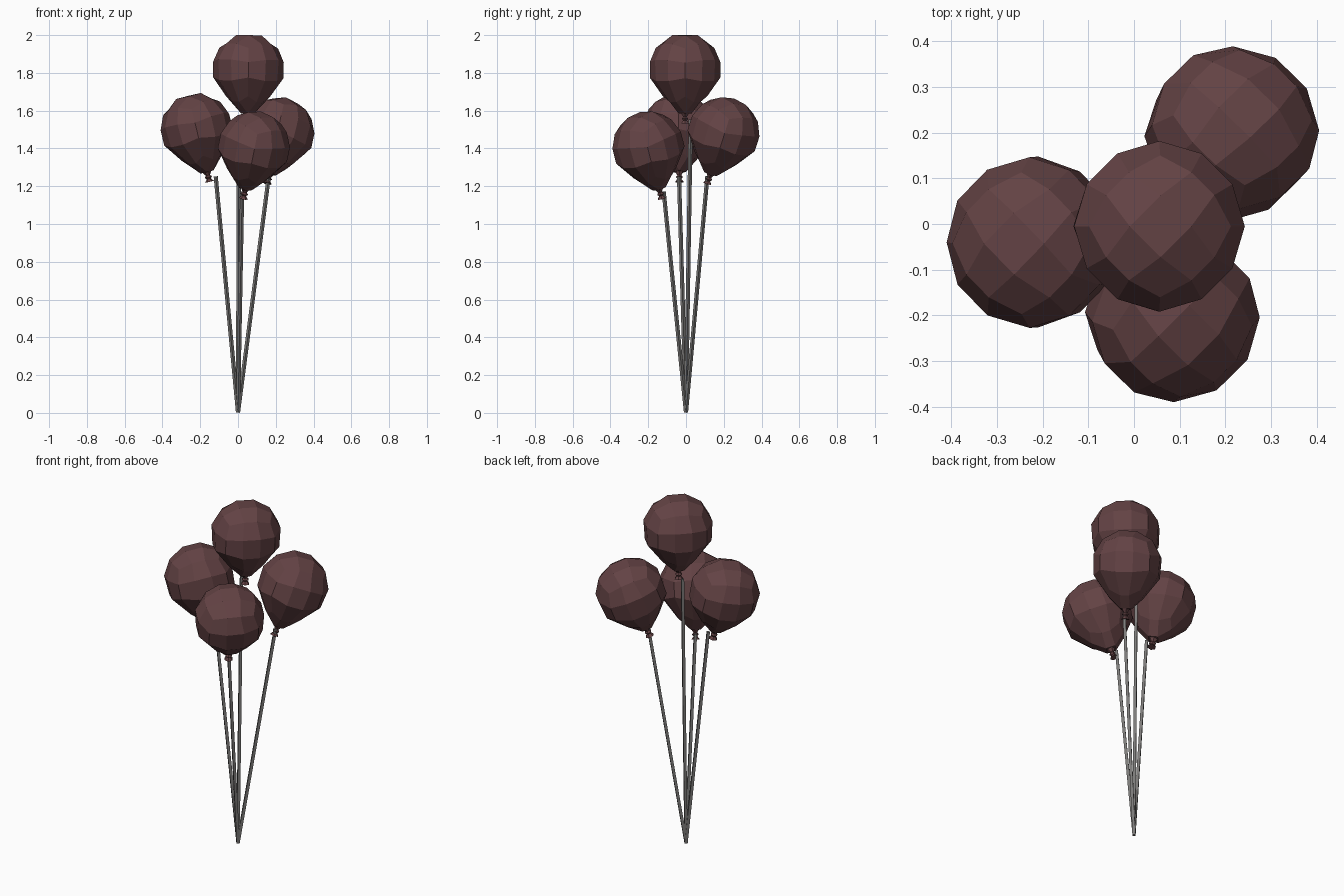
import bpy, bmesh, math
from mathutils import Vector, Matrix

cube = bpy.data.objects.get("Cube")
if cube:
    bpy.data.objects.remove(cube, do_unlink=True)


def material(name, rgb):
    m = bpy.data.materials.new(name)
    m.use_nodes = True
    color = (*rgb, 1)
    m.diffuse_color = color
    m.node_tree.nodes["Principled BSDF"].inputs["Base Color"].default_value = color
    return m


RUBBER = material("dark maroon rubber", (0.125, 0.055, 0.058))
CORD = material("grey cord", (0.2, 0.195, 0.19))
UP = Vector((0, 0, 1))
RADIUS = 0.19


def add_object(name, bm, mat):
    bmesh.ops.recalc_face_normals(bm, faces=bm.faces[:])
    mesh = bpy.data.meshes.new(name)
    bm.to_mesh(mesh)
    bm.free()
    mesh.materials.append(mat)
    obj = bpy.data.objects.new(name, mesh)
    bpy.context.collection.objects.link(obj)
    return obj


def lathe(bm, profile, sides):
    """Join rings of (radius, height) and cap both ends."""
    rings = []
    for r, z in profile:
        rings.append([bm.verts.new((r * math.cos(math.tau * i / sides),
                                    r * math.sin(math.tau * i / sides), z))
                      for i in range(sides)])
    for low, high in zip(rings, rings[1:]):
        for i in range(sides):
            j = (i + 1) % sides
            bm.faces.new((low[i], low[j], high[j], high[i]))
    bm.faces.new(rings[0])
    bm.faces.new(rings[-1])


def balloon(name, centre, knot):
    centre, knot = Vector(centre), Vector(knot)
    # Quad sphere with three faces per cube side, narrowed towards the neck
    bm = bmesh.new()
    bmesh.ops.create_cube(bm, size=2)
    bmesh.ops.subdivide_edges(bm, edges=bm.edges[:], cuts=2, use_grid_fill=True)
    turn = Matrix.Rotation(math.radians(45), 3, 'Z')
    for v in bm.verts:
        even = Vector([math.tan(c * math.pi / 4) for c in v.co])
        p = turn @ even.normalized()
        if p.z < 0:
            taper = 1 - 0.65 * max(0, -p.z - 0.2)
            p = Vector((p.x * taper, p.y * taper, p.z * 1.33))
        v.co = p * RADIUS
    # Knot and flared lip
    lathe(bm, [(0.026, -0.232), (0.011, -0.255), (0.02, -0.264),
               (0.011, -0.274), (0.024, -0.29)], 6)
    body = add_object(name, bm, RUBBER)
    body.location = centre
    body.rotation_mode = 'QUATERNION'
    body.rotation_quaternion = UP.rotation_difference(centre - knot)


def string(name, top):
    top = Vector(top)
    bm = bmesh.new()
    lathe(bm, [(0.011, 0), (0.011, top.length)], 4)
    cord = add_object(name, bm, CORD)
    cord.location = (0, 0, 0.002)
    cord.rotation_mode = 'QUATERNION'
    cord.rotation_quaternion = UP.rotation_difference(top)


# Place: balloon centre, knot, string end
BUNCH = {
    "top": ((0.055, -0.005, 1.822), (0.05, -0.005, 1.53), (0.005, 0.025, 1.55)),
    "front": ((0.085, -0.2, 1.41), (0.03, -0.13, 1.14), (0.022, -0.118, 1.17)),
    "right": ((-0.22, -0.04, 1.505), (-0.155, -0.035, 1.24), (-0.118, -0.037, 1.25)),
    "back_left": ((0.215, 0.2, 1.485), (0.16, 0.12, 1.235), (0.163, 0.113, 1.25)),
}
for place, (centre, knot, end) in BUNCH.items():
    balloon(place + "_balloon", centre, knot)
    string(place + "_string", end)
